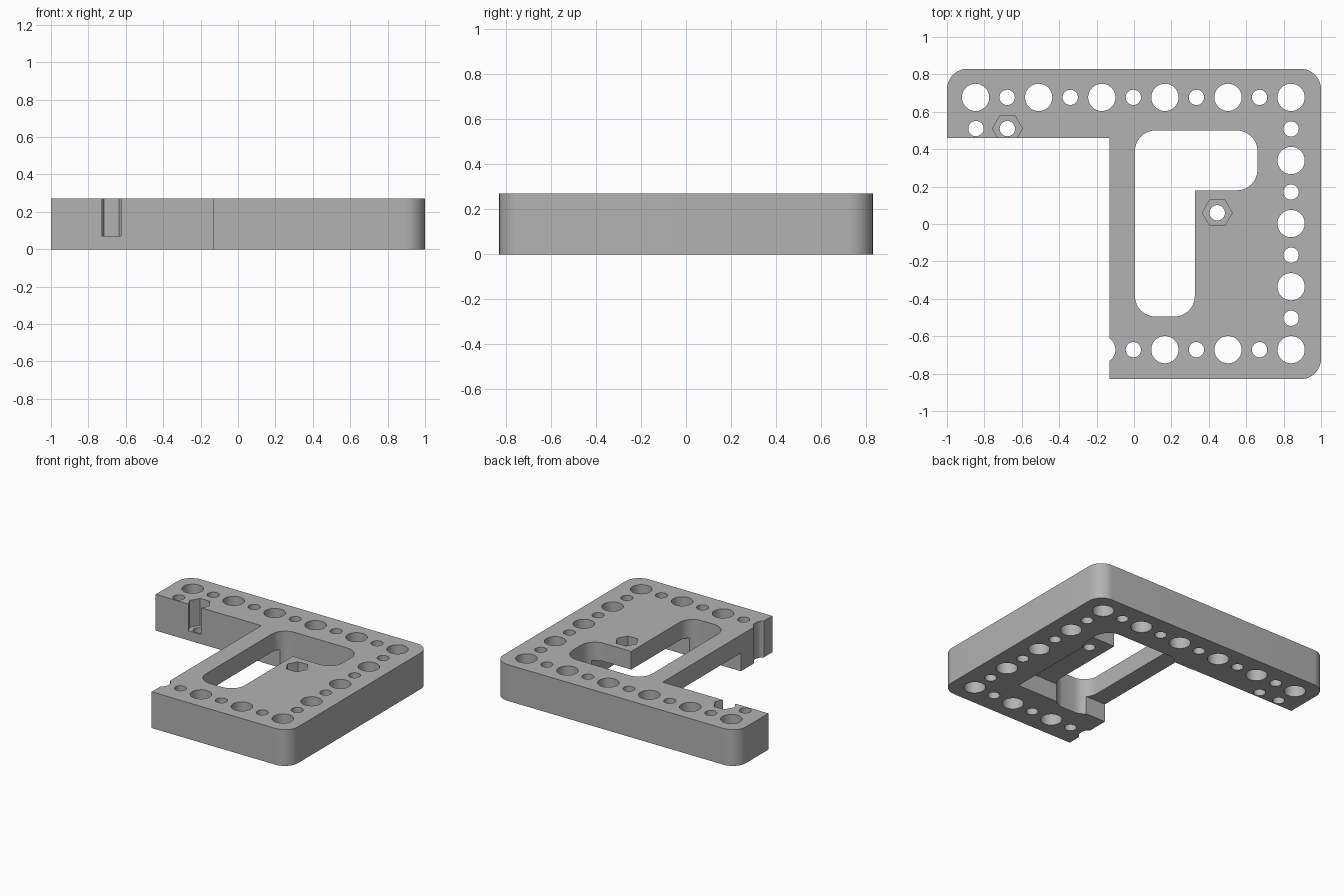
import bpy
import bmesh
from math import cos, sin, pi, radians

if "Cube" in bpy.data.objects:
    bpy.data.objects.remove(bpy.data.objects["Cube"])

TOP = 0.27
PITCH = 0.1687       # spacing of the hole grid
BIG, SMALL = 0.073, 0.041
PLATE_Z = 0.135      # underside of the thin centre plate


def rounded(corners, steps=10):
    """Outline from (x, y, radius) corners; a radius of 0 stays sharp."""
    pts = []
    n = len(corners)
    for i, (x, y, r) in enumerate(corners):
        if r == 0:
            pts.append((x, y))
            continue
        px, py, _ = corners[i - 1]
        nx, ny, _ = corners[(i + 1) % n]
        a = ((px > x) - (px < x), (py > y) - (py < y))
        b = ((nx > x) - (nx < x), (ny > y) - (ny < y))
        for k in range(steps + 1):
            t = k / steps * pi / 2
            u, v = r * (1 - sin(t)), r * (1 - cos(t))
            pts.append((x + a[0] * u + b[0] * v, y + a[1] * u + b[1] * v))
    return pts


def circle(x, y, r, sides=32):
    return [(x + r * cos(2 * pi * k / sides), y + r * sin(2 * pi * k / sides))
            for k in range(sides)]


def prism_object(name, outlines, z0, z1):
    """One object holding a vertical prism for each outline."""
    bm = bmesh.new()
    for pts in outlines:
        face = bm.faces.new([bm.verts.new((x, y, z0)) for x, y in pts])
        res = bmesh.ops.extrude_face_region(bm, geom=[face])
        verts = [v for v in res["geom"] if isinstance(v, bmesh.types.BMVert)]
        bmesh.ops.translate(bm, verts=verts, vec=(0, 0, z1 - z0))
    bmesh.ops.recalc_face_normals(bm, faces=bm.faces)
    mesh = bpy.data.meshes.new(name)
    bm.to_mesh(mesh)
    bm.free()
    obj = bpy.data.objects.new(name, mesh)
    bpy.context.collection.objects.link(obj)
    return obj


def cut(target, cutter):
    """Subtract the cutter from the target and discard it."""
    cutter.hide_render = True
    mod = target.modifiers.new("cut", "BOOLEAN")
    mod.operation = "DIFFERENCE"
    mod.solver = "EXACT"
    mod.object = cutter
    bpy.context.view_layer.objects.active = target
    bpy.ops.object.modifier_apply(modifier=mod.name)
    bpy.data.objects.remove(cutter)


# Frame body: square block with an arm reaching to the right-hand back
frame = prism_object("frame_plate", [rounded([
    (-0.13, -0.83, 0), (1, -0.83, 0.11), (1, 0.83, 0.11),
    (-1, 0.83, 0.11), (-1, 0.46, 0), (-0.13, 0.46, 0)])], 0, TOP)

# Recess under the centre plate, open on one side
cut(frame, prism_object("recess_cutter", [[
    (-0.3, -0.46), (0.63, -0.46), (0.63, 0.457), (-0.3, 0.457)]], -0.1, PLATE_Z))

# Hook-shaped window through the plate
cut(frame, prism_object("window_cutter", [rounded([
    (0.005, -0.495, 0.11), (0.325, -0.495, 0.11), (0.325, 0.18, 0),
    (0.66, 0.18, 0.11), (0.66, 0.5, 0.11), (0.005, 0.5, 0.11)])], -0.2, 0.5))

# Rows of alternating large and small holes along three bars
holes = []
for i in range(11):
    r = SMALL if i % 2 else BIG
    x = 0.84 - i * PITCH
    holes.append(circle(x, 0.677, r))
    if i < 7:
        holes.append(circle(x, -0.672, r))
    if 0 < i < 8:
        holes.append(circle(0.84, 0.677 - i * PITCH, r))
holes += [circle(-0.845, 0.51, SMALL), circle(-0.677, 0.51, SMALL),
          circle(0.445, 0.06, SMALL)]
cut(frame, prism_object("hole_cutter", holes, -0.2, 0.5))

# Hexagonal nut pockets
for x, y, floor in ((-0.677, 0.51, 0.07), (0.445, 0.06, 0.2)):
    cut(frame, prism_object("nut_cutter", [circle(x, y, 0.08, 6)], floor, 0.5))

# Grey finish
grey = bpy.data.materials.new("grey")
grey.use_nodes = True
colour = (0.45, 0.45, 0.45, 1)
grey.diffuse_color = colour
grey.node_tree.nodes["Principled BSDF"].inputs["Base Color"].default_value = colour
frame.data.materials.clear()
frame.data.materials.append(grey)

bpy.ops.object.select_all(action="DESELECT")
frame.select_set(True)
bpy.context.view_layer.objects.active = frame
bpy.ops.object.shade_smooth_by_angle(angle=radians(30))
